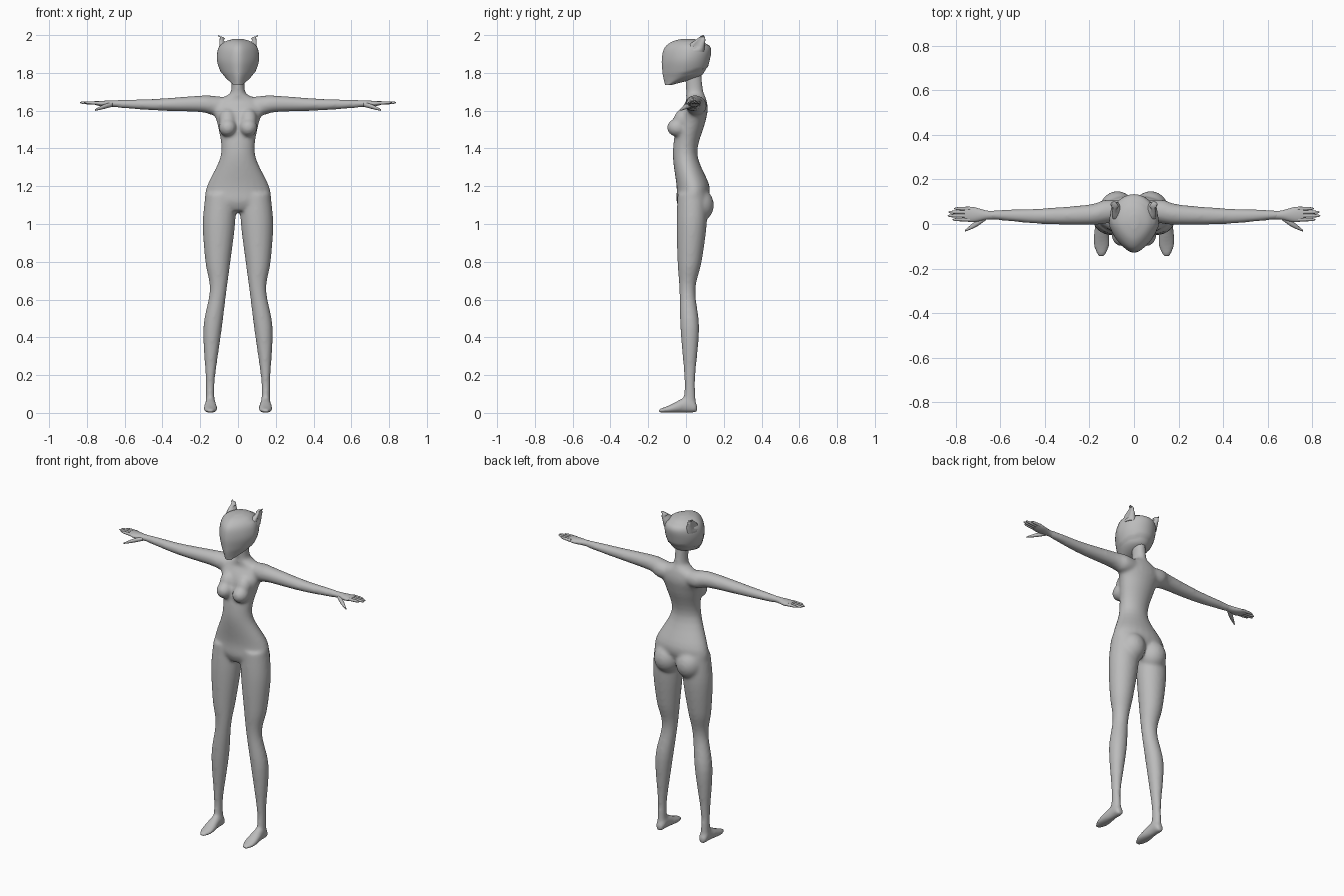
import bpy, bmesh, math
from mathutils import Matrix

if "Cube" in bpy.data.objects:
    bpy.data.objects.remove(bpy.data.objects["Cube"])

SHADE = 0.5
grey = bpy.data.materials.new("plain_grey")
grey.use_nodes = True
grey.diffuse_color = (SHADE, SHADE, SHADE, 1)
grey.node_tree.nodes["Principled BSDF"].inputs["Base Color"].default_value = grey.diffuse_color


def slab(z, half, front, back):
    """Cross-section centred on the body's middle plane."""
    return z, 0, (front + back) / 2, half, (back - front) / 2


def leg_ring(z, inner, outer, front, back):
    return z, (inner + outer) / 2, (front + back) / 2, (outer - inner) / 2, (back - front) / 2


def foot_ring(y, half, top):
    return y, TOE_X, top / 2, half, top / 2


def arm_ring(x, y, z, deep, tall):
    return x, y, z, deep, tall


def spline(a, b, c, d, t):
    """Catmull-Rom blend between b and c."""
    return [0.5 * (2 * q + (r - p) * t + (2 * p - 5 * q + 4 * r - s) * t ** 2
                   + (3 * q - p - 3 * r + s) * t ** 3)
            for p, q, r, s in zip(a, b, c, d)]


def loft(bm, sections, axis="z", sides=24, taper=0.0, both=False):
    """Skin a smooth run of ovals along an axis, optionally on both sides."""
    steps = 5
    last = len(sections) - 1
    smooth = []
    for i in range(last):
        quad = [sections[max(0, min(last, i + k))] for k in (-1, 0, 1, 2)]
        smooth += [spline(*quad, k / steps) for k in range(steps)]
    smooth.append(sections[last])
    for sign in ((1, -1) if both else (1,)):
        rings = []
        for at, mid_u, mid_v, radius_u, radius_v in smooth:
            ring = []
            for k in range(sides):
                angle = math.tau * k / sides
                narrow = 1 - taper * max(0, -math.sin(angle)) ** 1.5
                u = mid_u + radius_u * math.cos(angle) * narrow
                v = mid_v + radius_v * math.sin(angle)
                x, y, z = {"x": (at, u, v), "y": (u, at, v), "z": (u, v, at)}[axis]
                ring.append(bm.verts.new((x * sign, y, z)))
            rings.append(ring)
        for lower, upper in zip(rings, rings[1:]):
            for k in range(sides):
                n = (k + 1) % sides
                bm.faces.new((lower[k], lower[n], upper[n], upper[k]))
        bm.faces.new(rings[0])
        bm.faces.new(rings[-1])


def ball_pair(bm, x, y, z, radii, tilt=0.0):
    for sign in (1, -1):
        place = Matrix.Translation((x * sign, y, z)) @ Matrix.Rotation(tilt, 4, "X")
        bmesh.ops.create_uvsphere(bm, u_segments=24, v_segments=16, radius=1,
                                  matrix=place @ Matrix.Diagonal((*radii, 1)))


def finish(bm, name, angle=60):
    bmesh.ops.recalc_face_normals(bm, faces=bm.faces)
    mesh = bpy.data.meshes.new(name)
    bm.to_mesh(mesh)
    bm.free()
    mesh.materials.append(grey)
    obj = bpy.data.objects.new(name, mesh)
    bpy.context.collection.objects.link(obj)
    bpy.ops.object.select_all(action="DESELECT")
    obj.select_set(True)
    bpy.context.view_layer.objects.active = obj
    bpy.ops.object.shade_smooth_by_angle(angle=math.radians(angle))
    return obj


# Torso and neck
body = bmesh.new()
loft(body, [
    slab(z=1.07, half=.1, front=-.03, back=.09),
    slab(z=1.12, half=.17, front=-.05, back=.11),
    slab(z=1.2, half=.165, front=-.05, back=.125),
    slab(z=1.37, half=.09, front=-.07, back=.06),
    slab(z=1.53, half=.11, front=-.05, back=.1),
    slab(z=1.6, half=.135, front=-.03, back=.115),
    slab(z=1.65, half=.12, front=0, back=.11),
    slab(z=1.68, half=.06, front=0, back=.1),
    slab(z=1.71, half=.036, front=0, back=.09),
    slab(z=1.83, half=.035, front=-.01, back=.08)])

# Legs from ankle to hip
loft(body, [
    leg_ring(z=.04, inner=.12, outer=.172, front=-.02, back=.055),
    leg_ring(z=.1, inner=.125, outer=.17, front=-.01, back=.05),
    leg_ring(z=.2, inner=.12, outer=.172, front=-.01, back=.05),
    leg_ring(z=.45, inner=.085, outer=.184, front=-.03, back=.07),
    leg_ring(z=.65, inner=.06, outer=.15, front=-.035, back=.05),
    leg_ring(z=.8, inner=.04, outer=.173, front=-.045, back=.083),
    leg_ring(z=1, inner=.015, outer=.187, front=-.05, back=.11),
    leg_ring(z=1.16, inner=.01, outer=.172, front=-.045, back=.11)], both=True)

# Feet from heel to toe
TOE_X = .146
loft(body, [
    foot_ring(y=.06, half=.018, top=.04),
    foot_ring(y=.04, half=.027, top=.07),
    foot_ring(y=0, half=.028, top=.085),
    foot_ring(y=-.09, half=.038, top=.04),
    foot_ring(y=-.147, half=.016, top=.02)], axis="y", both=True)

# Arms from shoulder to wrist
loft(body, [
    arm_ring(x=.06, y=.06, z=1.625, deep=.045, tall=.045),
    arm_ring(x=.13, y=.055, z=1.627, deep=.054, tall=.052),
    arm_ring(x=.2, y=.042, z=1.636, deep=.046, tall=.044),
    arm_ring(x=.42, y=.035, z=1.632, deep=.035, tall=.032),
    arm_ring(x=.6, y=.04, z=1.635, deep=.024, tall=.023),
    arm_ring(x=.66, y=.04, z=1.637, deep=.02, tall=.018)], axis="x", both=True)

# Bust and buttocks
ball_pair(body, x=.054, y=-.046, z=1.51, radii=(.048, .055, .048))
ball_pair(body, x=.055, y=-.02, z=1.555, radii=(.045, .045, .06), tilt=-.4)
ball_pair(body, x=.075, y=.065, z=1.1, radii=(.08, .083, .09))

body_object = finish(body, "body")
remesh = body_object.modifiers.new("blend_parts", "REMESH")
remesh.mode = "VOXEL"
remesh.voxel_size = .008
remesh.use_smooth_shade = True
relax = body_object.modifiers.new("relax", "SMOOTH")
relax.iterations = 14

# Palms
hands = bmesh.new()
loft(hands, [
    arm_ring(x=.62, y=.04, z=1.636, deep=.02, tall=.017),
    arm_ring(x=.66, y=.04, z=1.637, deep=.02, tall=.017),
    arm_ring(x=.72, y=.042, z=1.637, deep=.034, tall=.015),
    arm_ring(x=.76, y=.045, z=1.641, deep=.032, tall=.009)], axis="x", both=True)

# Fingers
for y, tip in ((.02, .815), (.037, .836), (.053, .832), (.069, .808)):
    loft(hands, [
        arm_ring(x=.735, y=y, z=1.64, deep=.009, tall=.009),
        arm_ring(x=tip - .02, y=y, z=1.642, deep=.007, tall=.007),
        arm_ring(x=tip, y=y, z=1.643, deep=.002, tall=.002)],
        axis="x", sides=12, both=True)

# Thumbs
loft(hands, [
    arm_ring(x=.665, y=.03, z=1.633, deep=.013, tall=.012),
    arm_ring(x=.71, y=0, z=1.621, deep=.014, tall=.012),
    arm_ring(x=.758, y=-.03, z=1.603, deep=.004, tall=.004)],
    axis="x", sides=12, both=True)
finish(hands, "hands")

# Head with a wedge-shaped face
head = bmesh.new()
loft(head, [
    slab(z=1.735, half=.022, front=-.11, back=-.08),
    slab(z=1.775, half=.066, front=-.12, back=.06),
    slab(z=1.81, half=.09, front=-.125, back=.1),
    slab(z=1.87, half=.107, front=-.128, back=.12),
    slab(z=1.93, half=.1, front=-.115, back=.126),
    slab(z=1.965, half=.07, front=-.075, back=.09),
    slab(z=1.98, half=.02, front=-.02, back=.04)], sides=48, taper=.35)

# Hood rim: a raised step that runs from the cheeks round the nape
for v in head.verts:
    rim = 1.8 + .25 * v.co.y
    if v.co.y > -.03 and rim < v.co.z < 1.95:
        v.co.x *= 1.04
        v.co.y += .006
finish(head, "head")

# Ears leaning back and outward, hollowed on the outer side
ears = bmesh.new()
loft(ears, [
    arm_ring(1.91, .075, .045, deep=.03, tall=.05),
    arm_ring(1.95, .083, .06, deep=.024, tall=.04),
    arm_ring(1.98, .095, .08, deep=.012, tall=.022),
    arm_ring(2, .102, .09, deep=.002, tall=.004)], sides=16, both=True)
for v in ears.verts:
    middle = .06 + (v.co.z - 1.95) * .65
    if 1.93 < v.co.z < 1.99 and abs(v.co.x) > .08:
        hollow = max(0, 1 - abs(v.co.y - middle) / .03)
        v.co.x -= math.copysign(.014 * hollow, v.co.x)
finish(ears, "ears")
